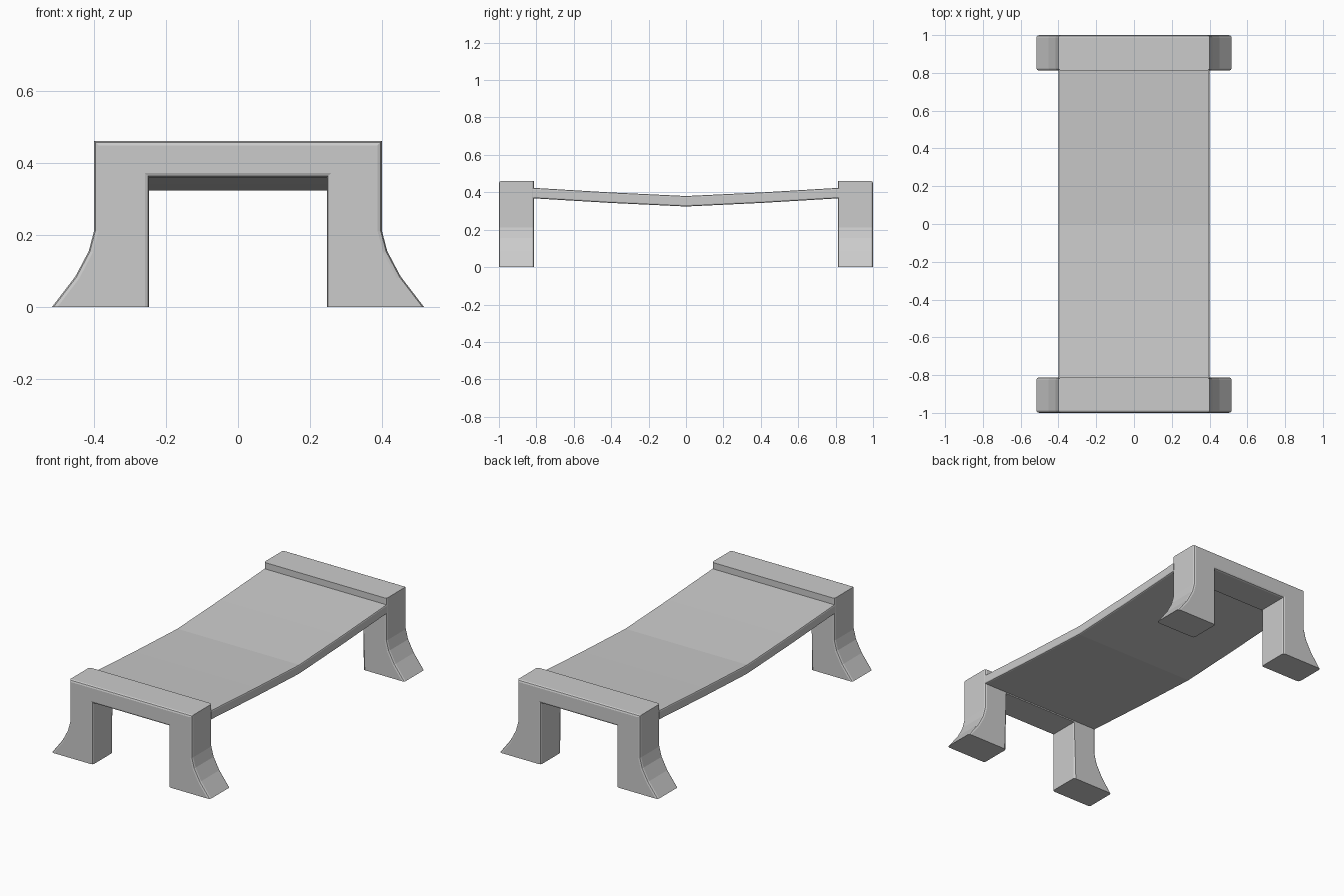
import bpy, bmesh

if "Cube" in bpy.data.objects:
    bpy.data.objects.remove(bpy.data.objects["Cube"])


def prism(name, profile, axis, lo, hi, bevel, keep):
    """Extrude a 2D profile (u, z) along x or y, then round the edges picked by keep."""
    bm = bmesh.new()

    def ring(d):
        return [bm.verts.new((u, d, z) if axis == 'y' else (d, u, z)) for u, z in profile]
    a, b = ring(lo), ring(hi)
    n = len(profile)
    bm.faces.new(a)
    bm.faces.new(b[::-1])
    for i in range(n):
        j = (i + 1) % n
        bm.faces.new((a[j], a[i], b[i], b[j]))
    bmesh.ops.recalc_face_normals(bm, faces=bm.faces)
    edges = [e for e in bm.edges if keep(e.verts[0].co, e.verts[1].co)]
    bmesh.ops.bevel(bm, geom=edges, offset=bevel, segments=2, profile=0.5,
                    affect='EDGES', clamp_overlap=True)
    bmesh.ops.recalc_face_normals(bm, faces=bm.faces)
    me = bpy.data.meshes.new(name)
    bm.to_mesh(me)
    bm.free()
    ob = bpy.data.objects.new(name, me)
    bpy.context.collection.objects.link(ob)
    return ob


# End frames: beam and two flared legs in one arch, mirrored front to back
half = [(0.247, 0.36), (0.247, 0), (0.517, 0), (0.452, 0.085),
        (0.415, 0.155), (0.40, 0.212), (0.40, 0.461)]
arch = half + [(-x, z) for x, z in reversed(half)]


def frame_edges(p, q):
    if abs(p.y - q.y) > 0.01 or max(p.z, q.z) < 0.01:
        return False
    outer = p.y < -0.9
    return outer or abs(p.x - q.x) < 0.2      # inner side: legs only


frame = prism("end_frames", arch, 'y', -1.0, -0.812, 0.012, frame_edges)
mirror = frame.modifiers.new("front_back", 'MIRROR')
mirror.use_axis = (False, True, False)

# Sagging seat slab with softened long edges
top = [(-0.82, 0.424), (-0.4, 0.399), (0, 0.38), (0.4, 0.399), (0.82, 0.424)]
slab = top + [(y, z - 0.056) for y, z in reversed(top)]
prism("seat", slab, 'x', -0.4, 0.4, 0.008,
      lambda p, q: abs(p.x - q.x) < 0.01 and abs(p.y - q.y) > 0.1)
